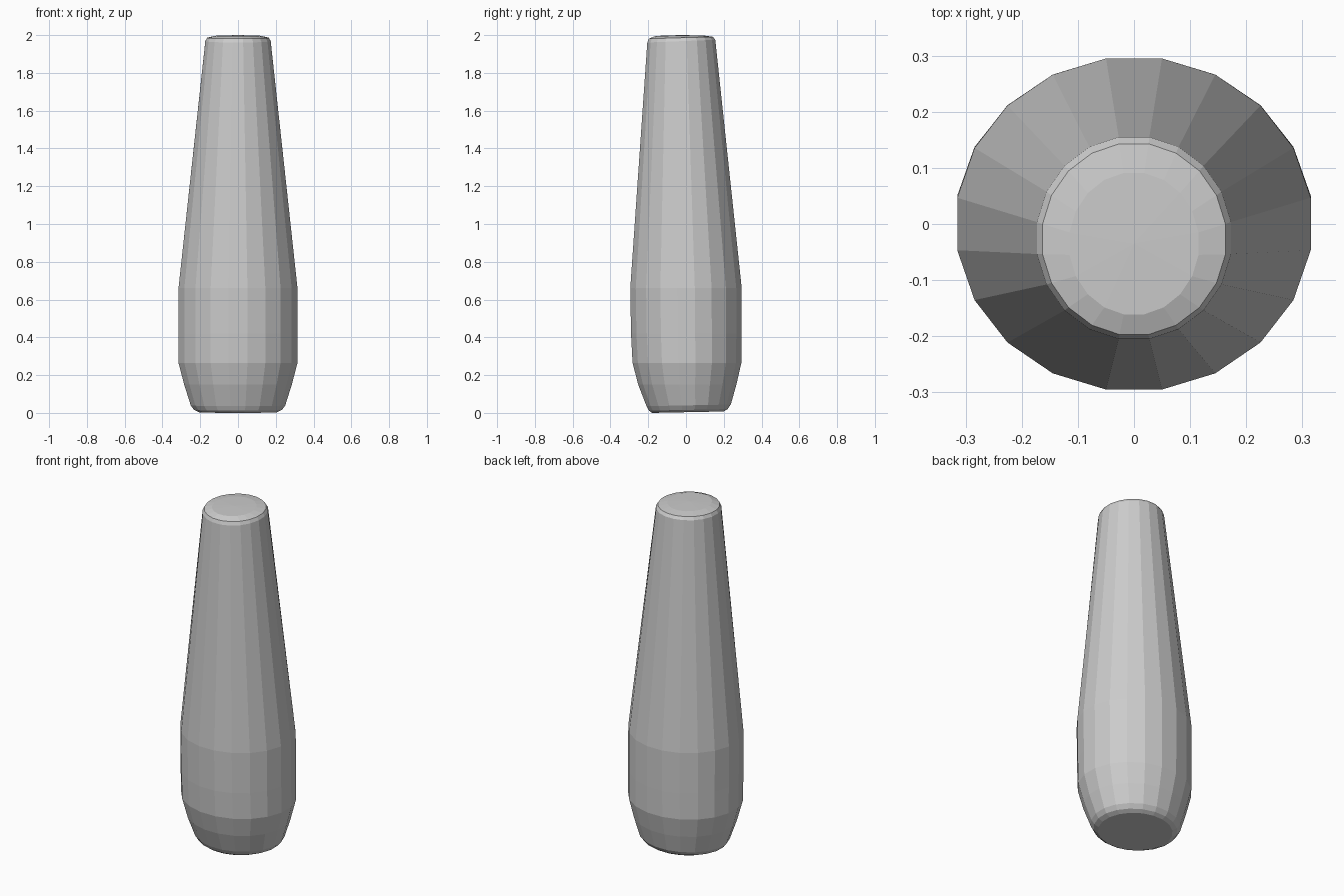
import bpy
import bmesh
from math import cos, sin, pi

cube = bpy.data.objects.get("Cube")
if cube:
    bpy.data.objects.remove(cube, do_unlink=True)

SIDES = 20
FIT = 1 / cos(pi / SIDES)  # flats, not corners, reach the given radius

# Cross-sections from base to tip: height, y centre, x radius, y radius, tilt
SECTIONS = [
    (0.006, 0.010, 0.205, 0.190, 0.02),
    (0.016, 0.012, 0.232, 0.208, 0.02),
    (0.040, 0.014, 0.250, 0.223, 0.02),
    (0.150, 0.007, 0.285, 0.260, 0.00),
    (0.265, 0.005, 0.315, 0.288, 0.00),
    (0.420, 0.002, 0.315, 0.293, 0.00),
    (0.660, 0.000, 0.315, 0.295, 0.00),
    (1.968, -0.025, 0.173, 0.180, 0.04),
    (1.986, -0.027, 0.163, 0.170, 0.03),
    (1.997, -0.035, 0.115, 0.126, 0.01),
]

# Single flat grey
grey = bpy.data.materials.new("plain grey")
grey.use_nodes = True
colour = (0.6, 0.6, 0.6, 1)
grey.diffuse_color = colour
grey.node_tree.nodes["Principled BSDF"].inputs["Base Color"].default_value = colour

bm = bmesh.new()


def ring(z, cy, rx, ry, tilt):
    verts = []
    for i in range(SIDES):
        a = 2 * pi * (i + 0.5) / SIDES
        dy = ry * FIT * sin(a)
        verts.append(bm.verts.new((rx * FIT * cos(a), cy + dy, z + tilt * dy)))
    return verts


# Tapered body, skinned between neighbouring rings
rings = [ring(*s) for s in SECTIONS]
for low, high in zip(rings, rings[1:]):
    for i in range(SIDES):
        j = (i + 1) % SIDES
        bm.faces.new((low[i], low[j], high[j], high[i]))

# Flat underside and slightly domed tip
bm.faces.new(reversed(rings[0]))
cap = bm.faces.new(rings[-1])
tip = bmesh.ops.poke(bm, faces=[cap])["verts"][0]
tip.co.z = 2.0

# Stand the body on the ground
lowest = min(v.co.z for v in bm.verts)
for v in rings[0]:
    v.co.z -= lowest

bmesh.ops.recalc_face_normals(bm, faces=bm.faces)
mesh = bpy.data.meshes.new("tapered_handle")
bm.to_mesh(mesh)
bm.free()
mesh.materials.append(grey)
body = bpy.data.objects.new("tapered_handle", mesh)
bpy.context.collection.objects.link(body)
